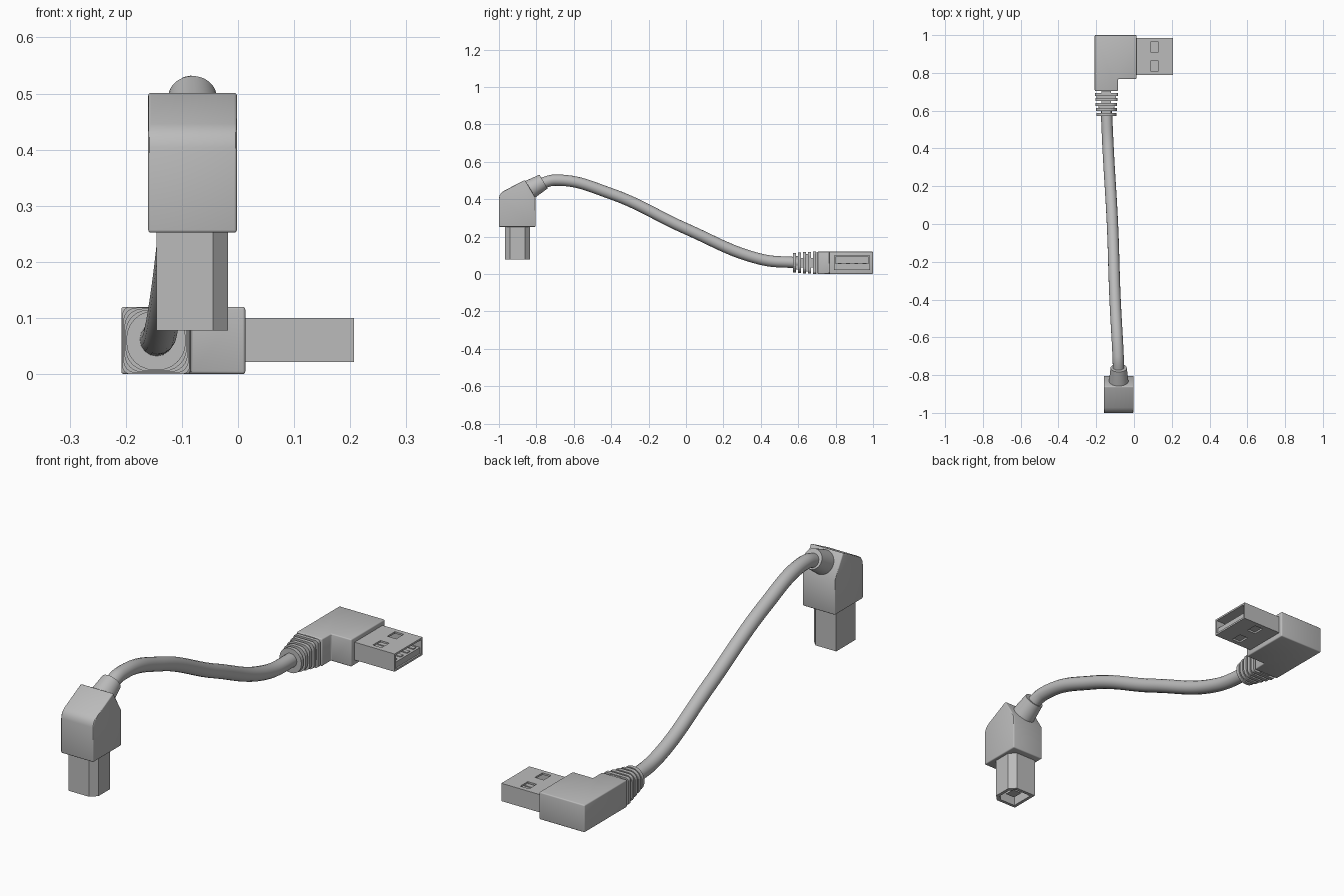
import bpy, bmesh, math
from mathutils import Vector

if "Cube" in bpy.data.objects:
    bpy.data.objects.remove(bpy.data.objects["Cube"], do_unlink=True)

grey = bpy.data.materials.new("plain grey")
grey.use_nodes = True
grey.diffuse_color = (0.5, 0.5, 0.5, 1)
grey.node_tree.nodes["Principled BSDF"].inputs["Base Color"].default_value = (0.5, 0.5, 0.5, 1)


def activate(ob):
    bpy.ops.object.select_all(action='DESELECT')
    ob.select_set(True)
    bpy.context.view_layer.objects.active = ob


def prism(name, profile, axis, a, b, bevel=0.0):
    """Extrude a 2D profile along an axis from a to b."""
    place = {'x': lambda u, v, w: (w, u, v),
             'y': lambda u, v, w: (u, w, v),
             'z': lambda u, v, w: (u, v, w)}[axis]
    bm = bmesh.new()
    face = bm.faces.new([bm.verts.new(place(u, v, a)) for u, v in profile])
    ext = bmesh.ops.extrude_face_region(bm, geom=[face])
    top = [v for v in ext['geom'] if isinstance(v, bmesh.types.BMVert)]
    bmesh.ops.translate(bm, verts=top, vec=Vector(place(0, 0, b - a)))
    bmesh.ops.recalc_face_normals(bm, faces=bm.faces)
    mesh = bpy.data.meshes.new(name)
    bm.to_mesh(mesh)
    bm.free()
    mesh.materials.append(grey)
    ob = bpy.data.objects.new(name, mesh)
    bpy.context.collection.objects.link(ob)
    if bevel:
        mod = ob.modifiers.new("soft edges", 'BEVEL')
        mod.width, mod.segments = bevel, 3
        mod.limit_method, mod.angle_limit = 'ANGLE', math.radians(40)
        activate(ob)
        bpy.ops.object.modifier_apply(modifier=mod.name)
        bpy.ops.object.shade_smooth_by_angle()
    return ob


def rect(u0, u1, v0, v1):
    return [(u0, v0), (u1, v0), (u1, v1), (u0, v1)]


def rounded(cu, cv, half, r, steps=6):
    pts = []
    for q, (su, sv) in enumerate([(1, 1), (-1, 1), (-1, -1), (1, -1)]):
        for i in range(steps + 1):
            t = math.pi / 2 * (q + i / steps)
            pts.append((cu + su * (half - r) + r * math.cos(t),
                        cv + sv * (half - r) + r * math.sin(t)))
    return pts


def cut(ob, cutter):
    mod = ob.modifiers.new("cut", 'BOOLEAN')
    mod.operation, mod.solver, mod.object = 'DIFFERENCE', 'EXACT', cutter
    activate(ob)
    bpy.ops.object.modifier_apply(modifier=mod.name)
    bpy.data.objects.remove(cutter, do_unlink=True)


# Right-angled housing of the flat plug
prism("flat_plug_housing",
      [(-.208, .704), (-.085, .704), (-.085, .767), (.013, .767), (.013, 1), (-.208, 1)],
      'z', 0, .12, .005)

# Flat plug shell: hollow, with two latch windows above and below
shell = prism("flat_plug_shell", rect(.79, .984, .022, .1), 'x', .0, .207)
cut(shell, prism("cavity", rect(.798, .976, .03, .092), 'x', .02, .25))
for y in (.81, .911):
    cut(shell, prism("window", rect(.087, .13, y, y + .052), 'z', 0, .15))
prism("flat_plug_tongue", rect(.798, .976, .03, .056), 'x', .02, .2)
for i in range(4):
    y = .822 + i * .044
    prism("flat_plug_contact", rect(y - .01, y + .01, .055, .06), 'x', .03, .19)

# Strain relief: tapering slotted ribs, round at the cable end
CX, CZ, RIBS = -.146, .06, 5
for i in range(RIBS):
    t = i / (RIBS - 1)
    half = .053 + .007 * t
    y = .572 + i * .0265
    prism("relief_rib", rounded(CX, CZ, half, .05 - .036 * t), 'y', y, y + .016)
    wide, thin = half - .004 - .012 * (1 - t), .025
    w, h = (wide, thin) if i % 2 else (thin, wide)
    prism("relief_bridge", rect(CX - w, CX + w, CZ - h, CZ + h), 'y', y + .014, y + .028)

# Angled housing of the square plug
prism("square_plug_housing",
      [(-1, .252), (-.804, .252), (-.804, .408), (-.861, .503),
       (-.972, .446), (-.986, .436), (-.996, .422), (-1, .404)],
      'x', -.16, -.002, .005)

# Square plug shell with two chamfered corners and an inner block
def chamfered(x0, x1, y0, y1, c):
    return [(x0, y0), (x1 - c, y0), (x1, y0 + c), (x1, y1 - c), (x1 - c, y1), (x0, y1)]


square = prism("square_plug_shell", chamfered(-.145, -.018, -.968, -.834, .027), 'z', .078, .26)
cut(square, prism("cavity", chamfered(-.131, -.032, -.954, -.848, .022), 'z', .0, .2))
prism("square_plug_block", rect(-.105, -.06, -.925, -.877), 'z', .095, .21)

# Tapered collar on the sloping face
axis = Vector((0, math.cos(math.radians(30)), math.sin(math.radians(30))))
start, end = Vector((-.081, -.845, .446)), Vector((-.081, -.762, .494))
bpy.ops.mesh.primitive_cone_add(vertices=40, radius1=.053, radius2=.043,
                                depth=(end - start).length, location=(start + end) / 2,
                                rotation=axis.to_track_quat('Z', 'Y').to_euler())
collar = bpy.context.object
collar.name = "cable_collar"
collar.data.materials.append(grey)
bpy.ops.object.shade_smooth_by_angle()

# Cable sweeping between the plugs
path = [(-.081, -.79, .478), (-.084, -.7, .502), (-.1, -.4, .429), (-.114, 0, .242),
        (-.137, .4, .079), (CX, .6, CZ)]
curve = bpy.data.curves.new("cable", 'CURVE')
curve.dimensions = '3D'
curve.bevel_depth, curve.bevel_resolution = .03, 6
curve.resolution_u, curve.use_fill_caps = 16, True
spline = curve.splines.new('BEZIER')
spline.bezier_points.add(len(path) - 1)
for p, co in zip(spline.bezier_points, path):
    p.co = co
    p.handle_left_type = p.handle_right_type = 'AUTO'
curve.materials.append(grey)
cable = bpy.data.objects.new("cable", curve)
bpy.context.collection.objects.link(cable)
activate(cable)
bpy.ops.object.convert(target='MESH')
bpy.ops.object.shade_smooth_by_angle()
